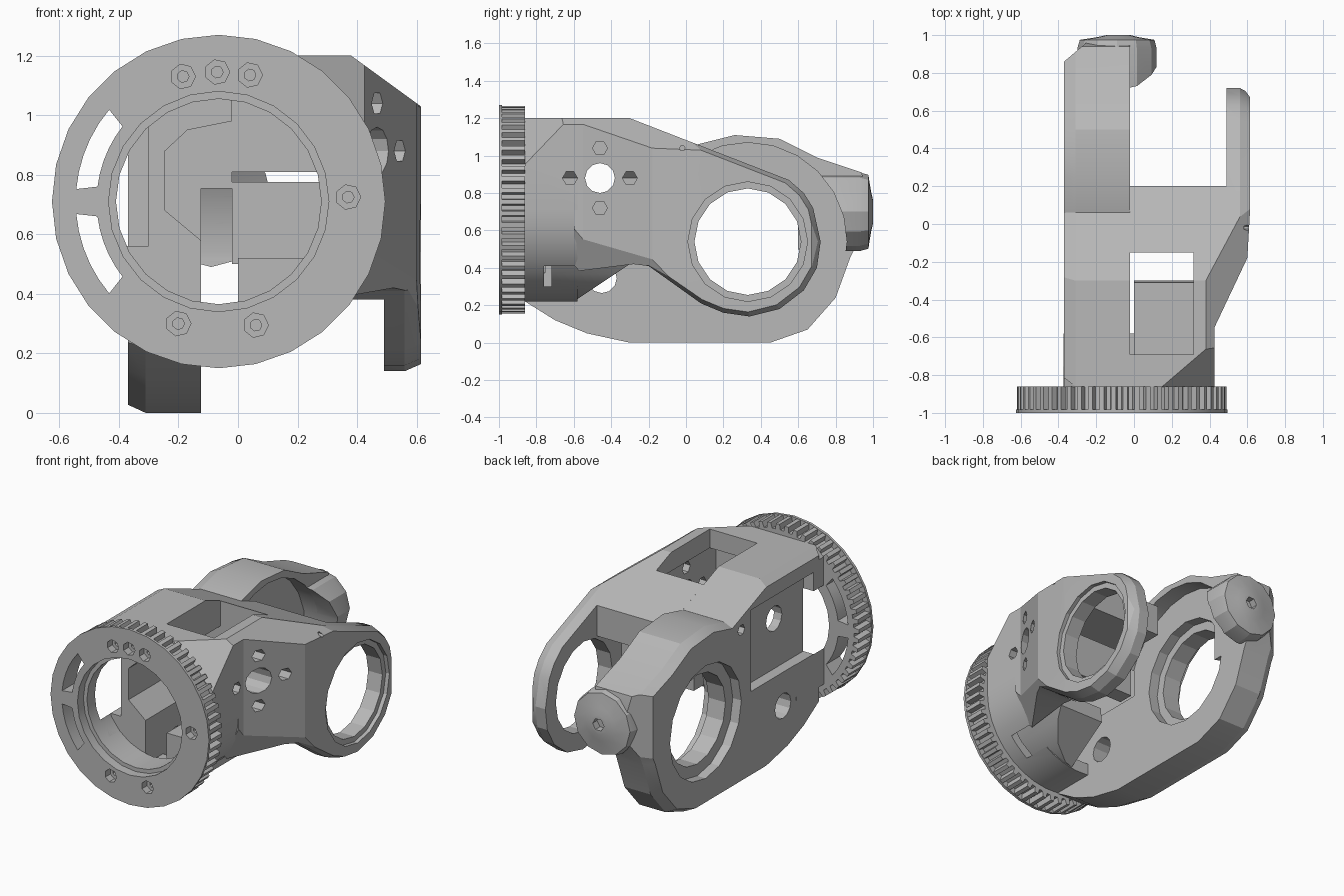
import bpy, bmesh, math
from mathutils import Vector

cube = bpy.data.objects.get("Cube")
if cube:
    bpy.data.objects.remove(cube, do_unlink=True)

grey = bpy.data.materials.new("plain grey")
grey.use_nodes = True
grey.diffuse_color = (0.48, 0.48, 0.48, 1)
grey.node_tree.nodes["Principled BSDF"].inputs["Base Color"].default_value = grey.diffuse_color

AXIS_X, AXIS_Z = -0.065, 0.71      # main axis, along y
RING_Y, RING_Z = 0.33, 0.54        # axis of the two arm rings, along x


# ---- helpers ----
def place(axis, p, a):
    u, v = p
    return {"x": (a, u, v), "y": (u, a, v), "z": (u, v, a)}[axis]


def prism(name, axis, pts, levels, centre=(0, 0)):
    """Stack copies of an outline along an axis; levels are (position, scale)."""
    bm = bmesh.new()
    cu, cv = centre
    loops = []
    for a, s in levels:
        loops.append([bm.verts.new(place(axis, (cu + (u - cu) * s, cv + (v - cv) * s), a))
                      for u, v in pts])
    n = len(pts)
    for lo, hi in zip(loops, loops[1:]):
        for i in range(n):
            j = (i + 1) % n
            bm.faces.new((lo[i], lo[j], hi[j], hi[i]))
    bm.faces.new(loops[0])
    bm.faces.new(loops[-1])
    bmesh.ops.recalc_face_normals(bm, faces=bm.faces)
    mesh = bpy.data.meshes.new(name)
    bm.to_mesh(mesh)
    bm.free()
    ob = bpy.data.objects.new(name, mesh)
    bpy.context.scene.collection.objects.link(ob)
    return ob


def arc(u, v, r, start, end, n):
    return [(u + r * math.cos(math.radians(start + (end - start) * i / n)),
             v + r * math.sin(math.radians(start + (end - start) * i / n))) for i in range(n + 1)]


def circle(u, v, r, n):
    return arc(u, v, r, 0, 360, n)[:-1]


def tube(axis, u, v, r, a, b, n=24):
    return prism("cutter", axis, circle(u, v, r, n), [(a, 1), (b, 1)])


def box(x, y, z, name="cutter"):
    return prism(name, "z", [(x[0], y[0]), (x[1], y[0]), (x[1], y[1]), (x[0], y[1])],
                 [(z[0], 1), (z[1], 1)])


def combine(targets, tool, operation="DIFFERENCE"):
    tool.hide_render = True
    for ob in targets:
        mod = ob.modifiers.new("cut", "BOOLEAN")
        mod.operation, mod.solver, mod.object = operation, "EXACT", tool
        bpy.ops.object.select_all(action="DESELECT")
        bpy.context.view_layer.objects.active = ob
        ob.select_set(True)
        bpy.ops.object.modifier_apply(modifier=mod.name)
    bpy.data.objects.remove(tool, do_unlink=True)


def slice_off(ob, point, normal):
    bm = bmesh.new()
    bm.from_mesh(ob.data)
    bmesh.ops.bisect_plane(bm, geom=bm.verts[:] + bm.edges[:] + bm.faces[:],
                           plane_co=point, plane_no=Vector(normal).normalized(), clear_outer=True)
    bmesh.ops.holes_fill(bm, edges=[e for e in bm.edges if e.is_boundary], sides=0)
    bmesh.ops.recalc_face_normals(bm, faces=bm.faces)
    bm.to_mesh(ob.data)
    bm.free()


# ---- toothed ring with a thin front flange ----
teeth = []
count = 56
for i in range(count):
    for part, r in ((0, 0.52), (0.4, 0.52), (0.5, 0.555), (0.9, 0.555)):
        t = 2 * math.pi * (i + part) / count
        teeth.append((AXIS_X + r * math.cos(t), AXIS_Z + r * math.sin(t)))
gear = prism("toothed_ring", "y", teeth, [(-0.985, 1), (-0.86, 1)])
flange = prism("front_flange", "y", circle(AXIS_X, AXIS_Z, 0.56, 28), [(-1, 1), (-0.983, 1)])
rings = [gear, flange]
combine(rings, tube("y", AXIS_X, AXIS_Z, 0.37, -1.1, -0.94))
combine(rings, tube("y", AXIS_X, AXIS_Z, 0.345, -1.1, -0.8))
for a, b in ((140, 175), (185, 220)):
    band = arc(AXIS_X, AXIS_Z, 0.48, a, b, 5) + arc(AXIS_X, AXIS_Z, 0.41, b - 2, a + 2, 5)
    combine(rings, prism("cutter", "y", band, [(-1.1, 1), (-0.8, 1)]))
for x, z in ((-0.185, 1.13), (-0.07, 1.145), (0.04, 1.135), (0.37, 0.725), (-0.2, 0.3), (0.06, 0.295)):
    combine(rings, tube("y", x, z, 0.042, -1.1, -0.95, 7))
    combine([gear], tube("y", x, z, 0.02, -1.1, -0.88, 7))

# ---- round-bottomed collar behind the ring ----
outline = arc(AXIS_X, AXIS_Z, 0.49, 231, 360, 12) + [(0.425, 1.2), (-0.31, 1.2), (-0.37, 1.14)]
collar = prism("collar", "y", outline, [(-0.862, 1), (-0.58, 1)])
slice_off(collar, (0.15, -0.86, 1.2), (1 / 0.28, -1 / 0.24, 1 / 0.25))

# ---- large arm on the -x side, edge chamfered outward ----
side = [(-0.86, 0.22), (-0.7, 0.12), (-0.53, 0.05), (-0.3, 0), (0.45, 0), (0.65, 0.07), (0.8, 0.24),
        (0.88, 0.46), (0.95, 0.6), (0.96, 0.8), (0.94, 0.91), (0.7, 0.99), (0.5, 1.09), (0.26, 1.11),
        (0.06, 1.06), (-0.3, 1.2), (-0.86, 1.2)]
arm = prism("large_arm", "x", side, [(-0.37, 0.95), (-0.31, 1), (-0.02, 1)], (0.05, 0.55))
slice_off(arm, (-0.37, 0.86, 0.7), (-0.11, 0.13, 0))

# ---- pivot boss at the end of the large arm, hollowed with it around the ring axis ----
boss = prism("pivot_boss", "y", circle(-0.09, 0.7, 0.21, 12),
             [(0.6, 1), (0.93, 1), (0.975, 0.94), (0.99, 0.5), (1, 0.3)], (-0.08, 0.7))
combine([boss], tube("y", -0.08, 0.7, 0.04, 0.95, 1.1, 6))
combine([arm, boss], tube("x", RING_Y, RING_Z, 0.53, -0.125, 0.4, 24))
combine([arm], box((-0.125, 0.2), (-1, 1.2), (-0.2, 0.51)))
combine([boss], box((-0.5, -0.2), (0.5, 0.88), (0.4, 1)))
combine([arm], tube("x", RING_Y, RING_Z, 0.34, -0.19, 0.2, 16))
combine([arm, boss], tube("x", RING_Y, RING_Z, 0.36, -0.5, -0.31, 16))
combine([arm], tube("x", -0.45, 0.345, 0.08, -0.5, 0, 12))
combine([arm], tube("x", -0.03, 0.99, 0.035, -0.5, -0.3, 6))

# ---- flared shell and ring arm on the +x side ----
side = [(-0.6, 0.38), (-0.28, 0.42), (-0.2, 0.41), (0.08, 0.21), (0.2, 0.16), (0.34, 0.14),
        (0.5, 0.18), (0.63, 0.28), (0.7, 0.4), (0.72, 0.54), (0.68, 0.72), (0.63, 0.8), (0.55, 0.87),
        (-0.3, 1.2), (-0.6, 1.2)]
shell = prism("ring_arm", "x", side, [(-0.02, 1), (0.56, 1), (0.62, 0.94)], (0.2, 0.58))
plan = [(-0.1, -0.9), (0.425, -0.9), (0.425, -0.55), (0.6, -0.18), (0.615, 0.08), (0.615, 0.67),
        (0.57, 0.73), (0.49, 0.73), (0.49, 0.2), (-0.1, 0.2)]
combine([shell], prism("cutter", "z", plan, [(-0.2, 1), (1.4, 1)]), "INTERSECT")
slice_off(shell, (0.43, -0.6, 0.62), (0.108, -0.068, -0.0585))
for ob in (shell, collar):
    slice_off(ob, (0.38, 0, 1.2), (0.16, 0, 0.22))
combine([shell], box((-0.2, 0.49), (-0.16, 0.9), (-0.2, 0.81)))
combine([shell], tube("x", RING_Y, RING_Z, 0.32, 0.59, 0.8, 16))
combine([arm, shell], tube("x", RING_Y, RING_Z, 0.285, -0.6, 0.8, 16))
for dy, dz in ((0.16, 0), (-0.16, 0), (0, 0.16), (0, -0.16)):
    combine([shell, collar], tube("x", -0.46 + dy, 0.88 + dz, 0.04, 0.2, 0.8, 6))
combine([shell], tube("x", -0.02, 1.04, 0.015, 0.5, 0.8, 6))

# ---- hollow interior, top window, side recess and cross bore ----
body = [collar, arm, shell]
combine(body, tube("y", AXIS_X, AXIS_Z, 0.345, -1, -0.755))
hollow = [(-0.125, 0.3), (0.32, 0.3), (0.32, 1.08), (-0.02, 1.08), (-0.02, 0.98), (-0.17, 0.95),
          (-0.245, 0.88), (-0.245, 0.68), (-0.125, 0.58)]
combine(body, prism("cutter", "y", hollow, [(-0.76, 1), (-0.15, 1)]))
combine(body, box((-0.02, 0.315), (-0.69, -0.15), (0.9, 1.4)))
combine([collar, arm], box((-0.6, -0.3), (-0.76, -0.13), (0.56, 1.08)))
combine([collar, arm], box((-0.6, -0.3), (-0.95, -0.7), (0.64, 0.96)))
combine(body, tube("x", -0.46, 0.88, 0.08, -0.6, 0.8, 12))

# ---- floor tongue with a rising underside, and cross wall inside the body ----
ramp = [(-0.72, 0.2), (-0.6, 0.22), (-0.3, 0.42), (-0.31, 0.52), (-0.72, 0.52)]
tongue = prism("floor_tongue", "x", ramp, [(0, 1), (0.32, 1)])
combine([tongue], tube("y", AXIS_X, AXIS_Z, 0.485, -0.9, 0), "INTERSECT")
wall = box((-0.02, 0.5), (-0.15, -0.05), (0.5, 0.775), "cross_wall")

# ---- finish ----
for ob in rings + body + [tongue, wall, boss]:
    ob.data.materials.clear()
    ob.data.materials.append(grey)
    for face in ob.data.polygons:
        face.material_index = 0
    bpy.ops.object.select_all(action="DESELECT")
    bpy.context.view_layer.objects.active = ob
    ob.select_set(True)
    bpy.ops.object.shade_smooth_by_angle(angle=math.radians(20))
